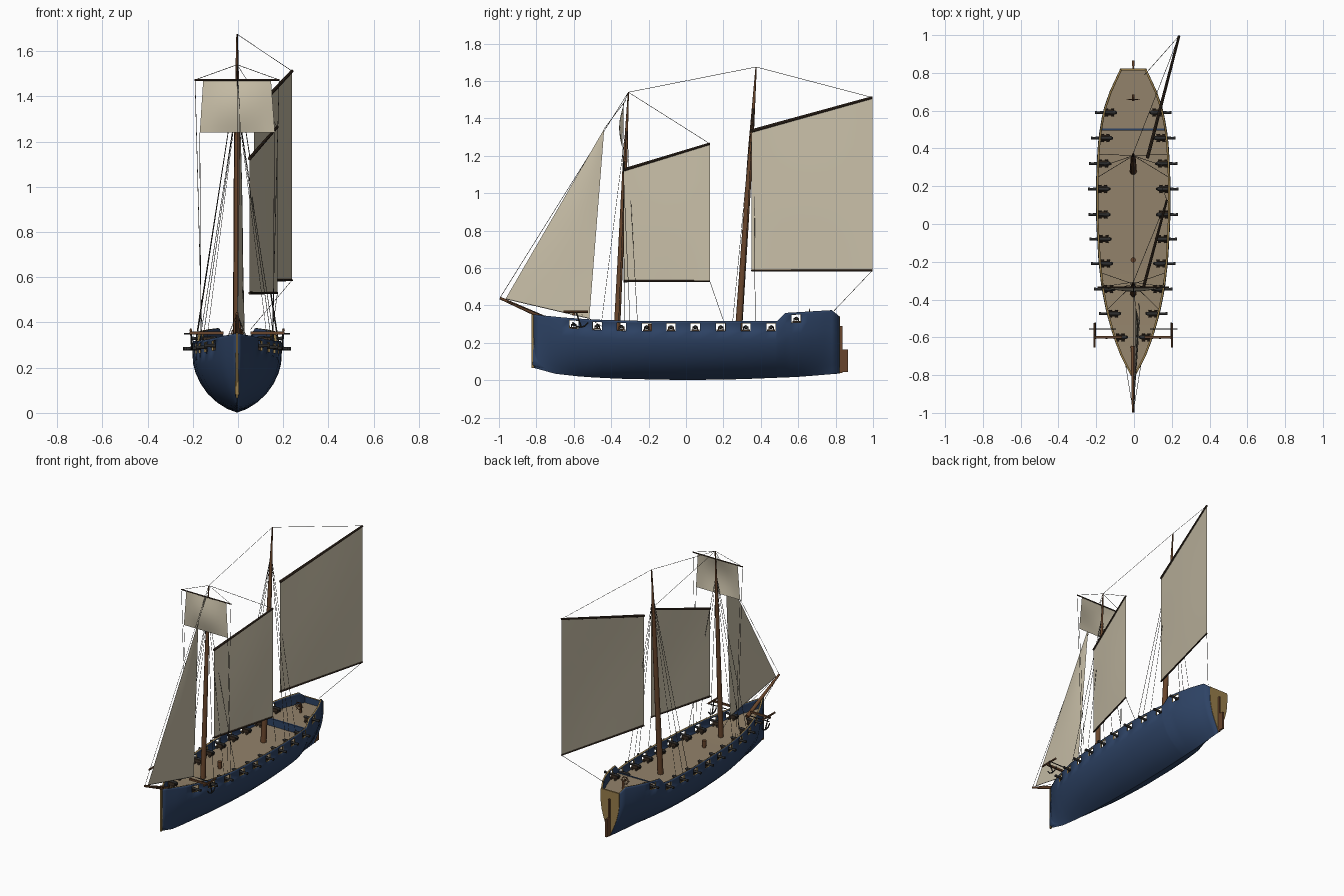
import bpy, bmesh, math
from mathutils import Vector, Matrix

if "Cube" in bpy.data.objects:
    bpy.data.objects.remove(bpy.data.objects["Cube"])


def mat(name, col):
    m = bpy.data.materials.new(name)
    m.diffuse_color = (*col, 1)
    m.use_nodes = True
    m.node_tree.nodes["Principled BSDF"].inputs["Base Color"].default_value = m.diffuse_color
    return m


BLUE = mat("navy paint", (0.027, 0.056, 0.13))
GOLD = mat("ochre trim", (0.32, 0.21, 0.07))
DECK = mat("deck planks", (0.29, 0.225, 0.145))
WOOD = mat("mast wood", (0.14, 0.06, 0.025))
DARK = mat("dark wood", (0.045, 0.028, 0.017))
IRON = mat("iron", (0.025, 0.025, 0.025))
SAIL = mat("sailcloth", (0.58, 0.52, 0.39))
ROPE = mat("rope", (0.05, 0.045, 0.04))


def finish(bm, name, *mats, smooth=None):
    me = bpy.data.meshes.new(name)
    bm.to_mesh(me)
    bm.free()
    ob = bpy.data.objects.new(name, me)
    bpy.context.collection.objects.link(ob)
    for m in mats:
        me.materials.append(m)
    if smooth:
        bpy.ops.object.select_all(action='DESELECT')
        ob.select_set(True)
        bpy.context.view_layer.objects.active = ob
        bpy.ops.object.shade_smooth_by_angle(angle=math.radians(smooth))
    return ob


def rod(bm, a, b, r1, r2=None, n=8, mi=0):
    a, b = Vector(a), Vector(b)
    d = b - a
    m = Matrix.Translation((a + b) / 2) @ d.to_track_quat('Z', 'Y').to_matrix().to_4x4()
    g = bmesh.ops.create_cone(bm, cap_ends=True, segments=n, radius1=r1,
                              radius2=r1 if r2 is None else r2, depth=d.length, matrix=m)
    for f in {f for v in g['verts'] for f in v.link_faces}:
        f.material_index = mi


def box(bm, lo, hi, mi=0):
    lo, hi = Vector(lo), Vector(hi)
    g = bmesh.ops.create_cube(bm, size=1, matrix=Matrix.Translation((lo + hi) / 2) @ Matrix.Diagonal((*(hi - lo), 1)))
    for f in {f for v in g['verts'] for f in v.link_faces}:
        f.material_index = mi


def lerp(pts, y):
    for (a, u), (b, v) in zip(pts, pts[1:]):
        if y <= b:
            return u + (v - u) * max(0, (y - a) / (b - a))
    return pts[-1][1]


# Hull lines: half breadth, rail height and keel height along the length
BEAM = [(-.82, .003), (-.76, .035), (-.7, .066), (-.6, .105), (-.47, .142), (-.34, .168), (-.2, .184),
        (0, .196), (.2, .198), (.4, .19), (.5, .178), (.6, .16), (.7, .126), (.82, .07)]
RAIL = [(-.82, .352), (-.65, .335), (-.5, .325), (-.3, .318), (.49, .318), (.53, .36), (.78, .375), (.82, .342)]
KEEL = [(-.82, .068), (-.7, .035), (-.55, .018), (-.35, .008), (0, .001), (.3, .006), (.6, .018), (.82, .036)]
PORTS = [-.6, -.475, -.345, -.21, -.08, .05, .185, .32, .455, .59]
SECTION = [(0, 0), (.22, .05), (.45, .14), (.66, .26), (.82, .4), (.93, .55), (.985, .68)]


def beam(y):
    return lerp(BEAM, y)


def rail(y):
    return lerp(RAIL, y)


def half_section(y):
    k, r, h = lerp(KEEL, y), rail(y), beam(y)
    p = 1 + .7 * abs(y / .82) ** 3
    pts = [(h * w ** p, k + t * (r - k)) for w, t in SECTION]
    return pts + [(h, r - .055), (h, r - .012), (h * .985, r)]


stations = sorted({p + d for p in PORTS for d in (-.025, .025)} |
                  {-.82, -.79, -.76, -.73, -.7, -.665, .49, .53, .65, .7, .74, .78, .82})
bm = bmesh.new()
grid = []
for y in stations:
    s = half_section(y)
    ring = [(-x, z) for x, z in s[:0:-1]] + s
    grid.append([bm.verts.new((x, y, z)) for x, z in ring])
N = len(grid[0])
for i in range(len(grid) - 1):
    mid = (stations[i] + stations[i + 1]) / 2
    for j in range(N - 1):
        is_port = j in (1, N - 3) and any(abs(mid - p) < .01 for p in PORTS)
        if not is_port:
            bm.faces.new((grid[i][j], grid[i + 1][j], grid[i + 1][j + 1], grid[i][j + 1]))
hull = finish(bm, "hull", BLUE, GOLD, smooth=35)
sol = hull.modifiers.new("planking", 'SOLIDIFY')
sol.thickness = .01
sol.offset = -1
sol.material_offset_rim = 1

# Transom plate, ochre outside and painted inside
bm = bmesh.new()
s = half_section(.82)
ring = [(-x, z) for x, z in s[:0:-1]] + s
outer = [bm.verts.new((x, .823, z)) for x, z in ring]
inner = [bm.verts.new((x, .812, z)) for x, z in ring]
bm.faces.new(outer)
bm.faces.new(inner[::-1]).material_index = 1
for i in range(N):
    bm.faces.new((outer[i], inner[i], inner[(i + 1) % N], outer[(i + 1) % N]))
bmesh.ops.recalc_face_normals(bm, faces=bm.faces)
finish(bm, "transom", GOLD, BLUE)

# Stem post, rudder and its post
bm = bmesh.new()
box(bm, (-.005, -.825, .066), (.005, -.812, .354))
finish(bm, "stem", GOLD)
bm = bmesh.new()
box(bm, (-.006, .836, .045), (.006, .865, .165))
box(bm, (-.005, .822, .04), (.005, .836, .29))
finish(bm, "rudder", WOOD)

# Main deck, quarter deck and the bulkhead between them
for name, y0, y1 in (("main_deck", -.81, .5), ("quarter_deck", .5, .815)):
    bm = bmesh.new()
    prev = None
    for k in range(25):
        y = y0 + (y1 - y0) * k / 24
        z = rail(min(y, .48)) - .064 if y1 < .6 else .3
        w = max(beam(y) - .006, .001)
        cur = [bm.verts.new((-w, y, z)), bm.verts.new((w, y, z))]
        if prev:
            bm.faces.new((prev[0], prev[1], cur[1], cur[0]))
        prev = cur
    finish(bm, name, DECK)
bm = bmesh.new()
box(bm, (-.17, .496, .25), (.17, .506, .303))
finish(bm, "bulkhead", BLUE)

# Raked masts and bowsprit
def mast(name, a, b, r):
    a, b = Vector(a), Vector(b)
    bm = bmesh.new()
    rod(bm, a, a.lerp(b, .7), r, r * .72, 12)
    rod(bm, a.lerp(b, .7), b, r * .72, r * .18, 12)
    finish(bm, name, WOOD, smooth=40)


FT, MT, TIP = (0, -.308, 1.54), (0, .375, 1.675), (0, -.995, .44)
mast("fore_mast", (0, -.37, .25), FT, .017)
mast("main_mast", (0, .28, .25), MT, .019)
bm = bmesh.new()
rod(bm, (0, -.65, .285), TIP, .014, .007, 10)
finish(bm, "bowsprit", WOOD, smooth=40)


# Sails as gently bellied patches: corners run round the edge
def sail(name, a, b, c, d, belly, n=8):
    a, b, c, d = map(Vector, (a, b, c, d))
    bm = bmesh.new()
    g = []
    for i in range(n + 1):
        u = i / n
        g.append([])
        for j in range(n + 1):
            v = j / n
            p = a.lerp(b, u).lerp(d.lerp(c, u), v)
            g[-1].append(bm.verts.new(p + Vector(belly) * math.sin(math.pi * u) * math.sin(math.pi * v)))
    for i in range(n):
        for j in range(n):
            bm.faces.new((g[i][j], g[i + 1][j], g[i + 1][j + 1], g[i][j + 1]))
    bmesh.ops.remove_doubles(bm, verts=bm.verts, dist=1e-5)
    finish(bm, name, SAIL, smooth=40)


FG, MG = (.178, .127, 1.265), (.243, .996, 1.512)
FB, MB = (.178, .127, .53), (.243, .996, .587)
fg, mg = (.055, -.333, 1.125), (.075, .35, 1.333)
fb, mb = (.055, -.333, .53), (.075, .35, .587)
sail("fore_sail", fb, FB, FG, fg, (.006, 0, 0))
sail("main_sail", mb, MB, MG, mg, (.006, 0, 0))
sail("jib", (.002, -.965, .435), (.034, -.517, .33), (.012, -.437, 1.345), (.012, -.437, 1.345), (.008, 0, 0))
sail("top_sail", (-.165, -.34, 1.24), (.167, -.34, 1.24), (.15, -.335, 1.47), (-.15, -.335, 1.47), (0, -.02, 0))

# Gaffs, booms and topsail yard
bm = bmesh.new()
for a, b, r in ((fg, FG, .008), (mg, MG, .009), (fb, FB, .006), (mb, MB, .006)):
    rod(bm, a, b, r, r * .75)
rod(bm, (-.188, -.335, 1.473), (.188, -.335, 1.473), .004)
finish(bm, "spars", DARK, smooth=40)

# Standing and running rigging
lines = [(FT, MT), (FT, FG), (MT, MG), (FT, TIP), (MB, (.06, .79, .37)),
         ((.002, -.965, .435), (.034, -.517, .33)), ((.034, -.517, .33), (.03, -.42, .27)),
         (FB, (.15, .2, .32)), ((.012, -.437, 1.345), (0, -.32, 1.5))]
for s in (-1, 1):
    for top, ys in (((0, -.318, 1.38), (-.45, -.36, -.26)), ((0, .362, 1.5), (.25, .3, .37))):
        for y in ys:
            lines.append((top, (s * (beam(y) - .012), y, rail(y))))
    lines += [((s * .186, -.335, 1.473), FT), ((s * .186, -.335, 1.473), (s * .155, -.33, .32)),
              ((s * .165, -.34, 1.24), (s * .16, -.3, .32)),
              (TIP, (s * .04, -.75, .34))]
bm = bmesh.new()
for a, b in lines:
    rod(bm, a, b, .0013, n=4)
finish(bm, "rigging", ROPE)

# Guns on carriages, one behind each port on both sides
bm = bmesh.new()
for y in PORTS:
    z = rail(y) - .034
    for s in (-1, 1):
        c = beam(y) - .035
        rod(bm, (s * (c - .032), y, z), (s * (c + .07), y, z), .0105, .0065, 10)
        rod(bm, (s * (c + .066), y, z), (s * (c + .076), y, z), .0085, n=10)
        rod(bm, (s * (c - .042), y, z), (s * (c - .032), y, z), .004, .009, 8)
        for e in (-1, 1):
            xs = sorted((s * (c - .026), s * (c + .022)))
            ys = sorted((y + e * .009, y + e * .015))
            box(bm, (xs[0], ys[0], z - .02), (xs[1], ys[1], z + .003), 1)
            for dx in (-.016, .014):
                rod(bm, (s * (c + dx), y + e * .015, z - .021), (s * (c + dx), y + e * .021, z - .021), .008, n=8, mi=1)
        box(bm, (xs[0], y - .01, z - .02), (xs[1], y + .01, z - .012), 1)
finish(bm, "guns", IRON, DARK, smooth=40)

# Anchors hung from catheads at the bow
bm = bmesh.new()
for s in (-1, 1):
    box(bm, (min(s * .06, s * .21), -.606, .347), (max(s * .06, s * .21), -.594, .359), 1)
    rod(bm, (s * .205, -.655, .366), (s * .205, -.525, .366), .006, mi=1)
    rod(bm, (s * .205, -.59, .372), (s * .2, -.56, .285), .004)
    rod(bm, (s * .09, -.555, .35), (s * .235, -.555, .35), .003)
    arc = [Vector((s * .2, -.565 + .045 * math.sin(t), .325 - .042 * math.cos(t))) for t in (-1.2, -.6, 0, .6, 1.2)]
    for a, b in zip(arc, arc[1:]):
        rod(bm, a, b, .004)
finish(bm, "anchors", IRON, WOOD, smooth=40)

# Capstan and steering wheel
bm = bmesh.new()
rod(bm, (0, -.19, .25), (0, -.19, .3), .012, .014, 12)
finish(bm, "capstan", WOOD, smooth=40)
bm = bmesh.new()
rim = [Vector((.024 * math.cos(k * math.pi / 6), .66, .352 + .024 * math.sin(k * math.pi / 6))) for k in range(12)]
hub = Vector((0, .66, .352))
for k in range(12):
    rod(bm, rim[k], rim[(k + 1) % 12], .0028, n=6)
    if k % 2 == 0:
        rod(bm, hub, hub + (rim[k] - hub) * 1.45, .0018, n=6)
rod(bm, (0, .65, .352), (0, .685, .352), .006)
box(bm, (-.006, .672, .3), (.006, .682, .356))
finish(bm, "steering_wheel", WOOD)

# Keep the whole rig centred between its widest points
for ob in bpy.data.objects:
    ob.location.x = -.004
